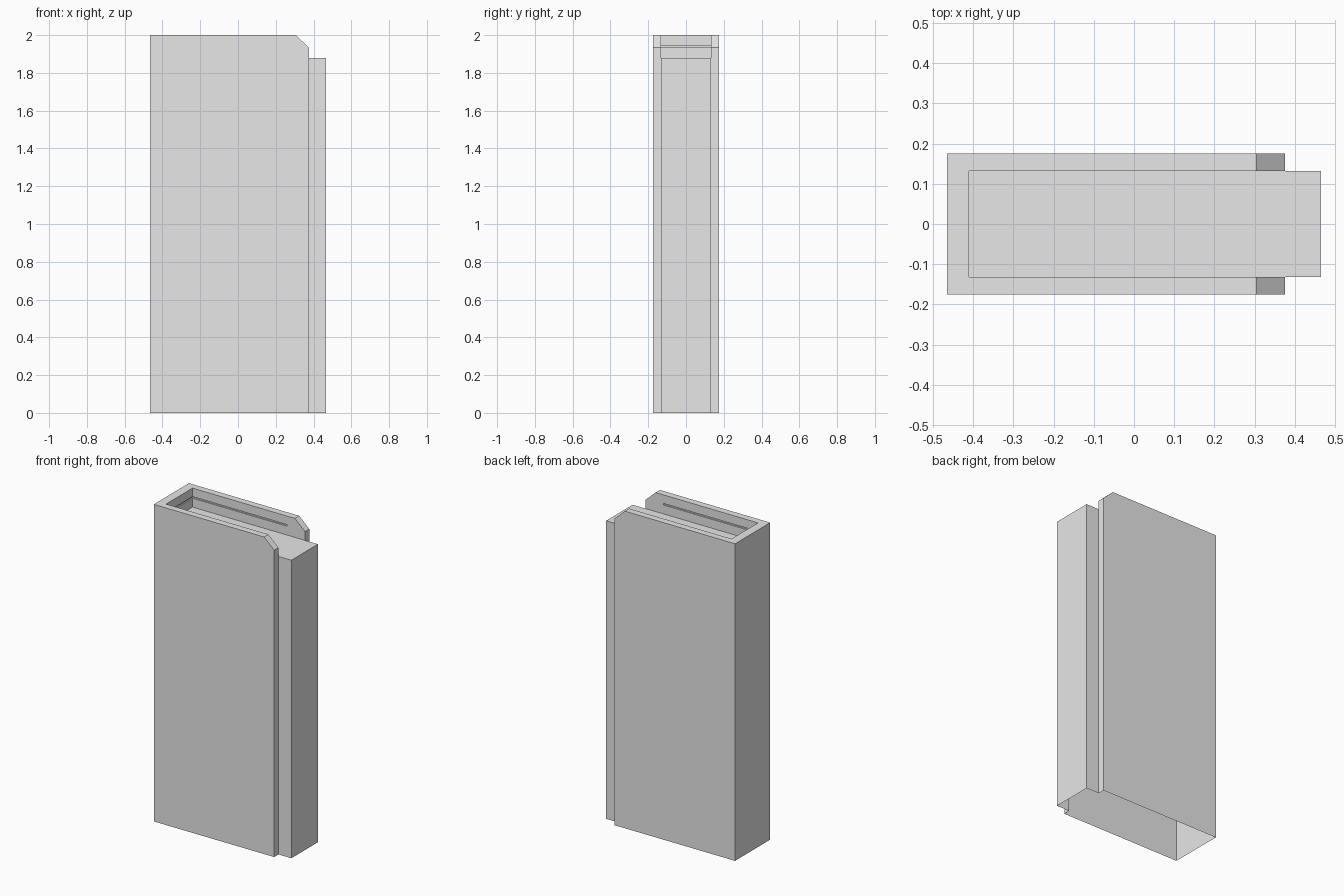
import bpy, bmesh

cube = bpy.data.objects.get("Cube")
if cube:
    bpy.data.objects.remove(cube)

grey = bpy.data.materials.new("light_grey")
grey.use_nodes = True
grey.diffuse_color = (0.8, 0.8, 0.8, 1)
grey.node_tree.nodes["Principled BSDF"].inputs["Base Color"].default_value = grey.diffuse_color

# Plan grid lines and key heights
XS = [-0.465, -0.41, 0.25, 0.305, 0.375, 0.465]
YS = [-0.175, -0.132, 0.132, 0.175]
FLOOR, CHAMFER, TOP = 1.88, 1.935, 2.0
GROOVE_LOW, GROOVE_HIGH, GROOVE_DEPTH = 1.936, 1.946, 0.008

bm = bmesh.new()
grid = {(i, j): bm.verts.new((x, y, FLOOR))
        for i, x in enumerate(XS) for j, y in enumerate(YS)}


def extrude_faces(faces):
    """Extrude a face region, drop the old faces and return the new vertices."""
    out = bmesh.ops.extrude_face_region(bm, geom=faces)["geom"]
    bmesh.ops.delete(bm, geom=[f for f in faces if f.is_valid], context="FACES_ONLY")
    return [v for v in out if isinstance(v, bmesh.types.BMVert)]


# Plan of the sleeve rim and the inner floor; the two corner notches stay empty
rim = []
for i in range(5):
    for j in range(3):
        if i == 4 and j != 1:
            continue
        corners = [(i, j), (i + 1, j), (i + 1, j + 1), (i, j + 1)]
        face = bm.faces.new([grid[c] for c in corners])
        if i == 0 or j != 1:
            rim.append(face)
for v in [v for v in bm.verts if not v.link_faces]:
    bm.verts.remove(v)

# Tall side walls, open at the bottom
outline = [e for e in bm.edges if e.is_boundary]
walls = bmesh.ops.extrude_edge_only(bm, edges=outline)["geom"]
for v in walls:
    if isinstance(v, bmesh.types.BMVert):
        v.co.z = 0

# U-shaped rim above the floor, with sloping front corners
for v in extrude_faces(rim):
    v.co.z = CHAMFER if v.co.x > 0.37 else TOP

# Thin groove running round the inside of the rim
for z in (GROOVE_LOW, GROOVE_HIGH):
    bmesh.ops.bisect_plane(bm, geom=bm.verts[:] + bm.edges[:] + bm.faces[:],
                           plane_co=(0, 0, z), plane_no=(0, 0, 1))


def in_groove(face):
    c = face.calc_center_median()
    return (GROOVE_LOW < c.z < GROOVE_HIGH and c.x < 0.25
            and all(v.co.x > -0.42 and abs(v.co.y) < 0.14 for v in face.verts))


for v in extrude_faces([f for f in bm.faces if in_groove(f)]):
    v.co.y += GROOVE_DEPTH if v.co.y > 0 else -GROOVE_DEPTH
    if v.co.x < -0.4:
        v.co.x -= GROOVE_DEPTH

# Merge flat areas back into clean panels
bmesh.ops.recalc_face_normals(bm, faces=bm.faces[:])
bmesh.ops.dissolve_limit(bm, angle_limit=0.01, verts=bm.verts[:], edges=bm.edges[:])

mesh = bpy.data.meshes.new("box_sleeve")
bm.to_mesh(mesh)
bm.free()
mesh.materials.append(grey)
sleeve = bpy.data.objects.new("box_sleeve", mesh)
bpy.context.collection.objects.link(sleeve)
